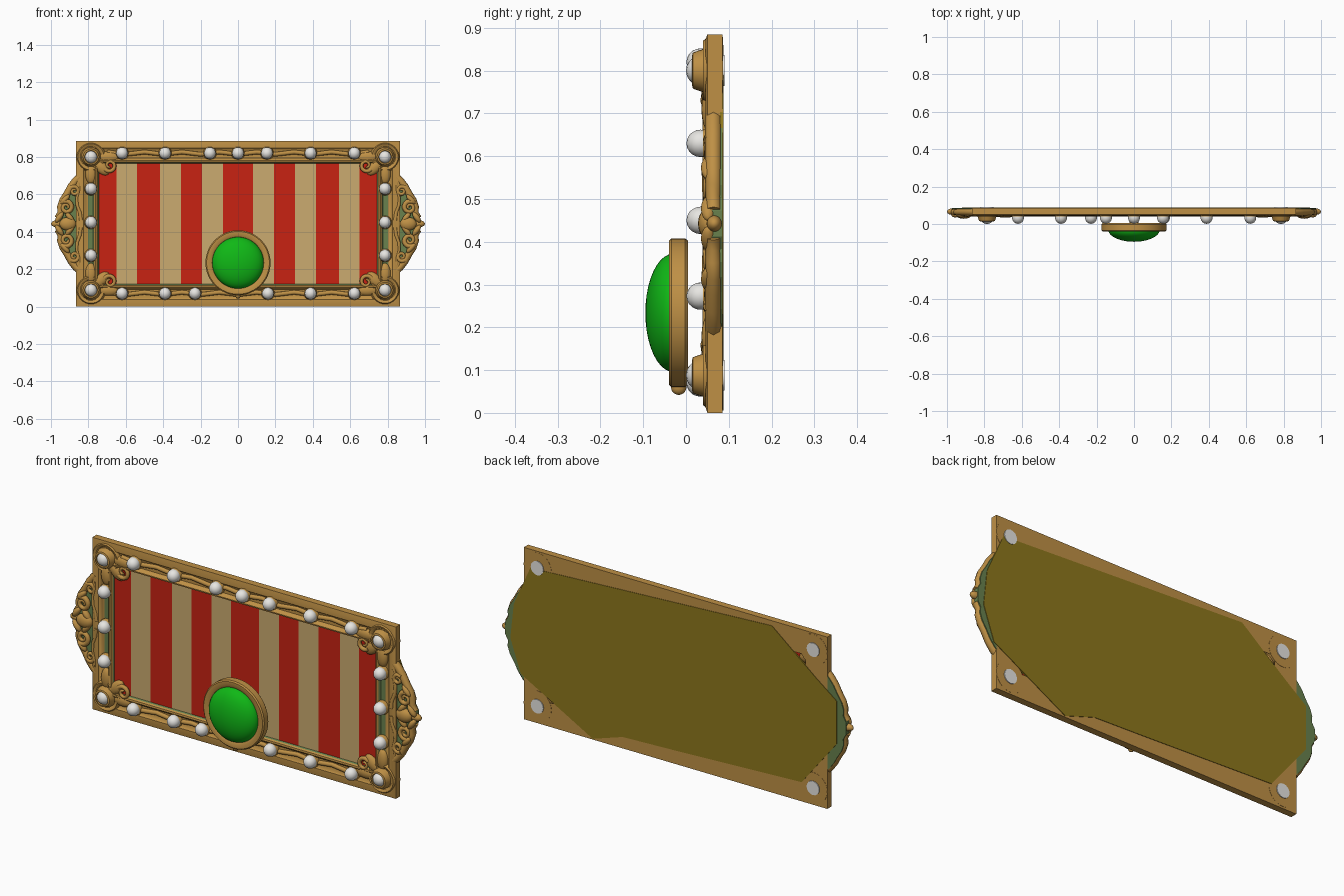
import bpy, bmesh, math
from mathutils import Matrix, Vector

if "Cube" in bpy.data.objects:
    bpy.data.objects.remove(bpy.data.objects["Cube"])

def mat(name, c):
    m = bpy.data.materials.new(name)
    m.diffuse_color = (*c, 1)
    m.use_nodes = True
    m.node_tree.nodes["Principled BSDF"].inputs["Base Color"].default_value = m.diffuse_color
    return m

GOLD = mat("antique gold", (0.52, 0.28, 0.06))
RED = mat("stripe red", (0.58, 0.016, 0.006))
TAN = mat("stripe tan", (0.60, 0.41, 0.16))
GREEN = mat("gem green", (0.005, 0.48, 0.008))
WHITE = mat("bulb white", (0.80, 0.79, 0.76))
MOSS = mat("moss green", (0.14, 0.22, 0.075))
OLIVE = mat("olive back", (0.27, 0.185, 0.012))

def finish(name, bm, mats, smooth=True, fix=True):
    if fix:
        bmesh.ops.recalc_face_normals(bm, faces=bm.faces)
    me = bpy.data.meshes.new(name)
    bm.to_mesh(me)
    bm.free()
    ob = bpy.data.objects.new(name, me)
    bpy.context.collection.objects.link(ob)
    for m in mats:
        me.materials.append(m)
    if smooth:
        bpy.context.view_layer.objects.active = ob
        bpy.ops.object.select_all(action='DESELECT')
        ob.select_set(True)
        bpy.ops.object.shade_smooth_by_angle(angle=math.radians(40))
    return ob

def lathe(name, x, z, profile, m, n=32):
    """Spin (radius, y) points round the y axis at x, z."""
    bm = bmesh.new()
    rings = []
    for r, y in profile:
        if r < 1e-5:
            rings.append([bm.verts.new((x, y, z))] * n)
        else:
            rings.append([bm.verts.new((x + r * math.cos(2 * math.pi * i / n), y,
                                        z + r * math.sin(2 * math.pi * i / n))) for i in range(n)])
    for a, b in zip(rings, rings[1:]):
        for i in range(n):
            q = list(dict.fromkeys((a[i], a[(i + 1) % n], b[(i + 1) % n], b[i])))
            if len(q) > 2:
                bm.faces.new(q)
    bmesh.ops.remove_doubles(bm, verts=bm.verts, dist=1e-6)
    return finish(name, bm, [m])

def ball(name, loc, size, m, turn=0):
    """Ellipsoid, turned in the front plane."""
    bm = bmesh.new()
    M = Matrix.Translation(loc) @ Matrix.Rotation(-turn, 4, 'Y') @ Matrix.Diagonal((*size, 1))
    bmesh.ops.create_uvsphere(bm, u_segments=18, v_segments=10, radius=1, matrix=M)
    return finish(name, bm, [m])

def plate(name, pts, y0, y1, m):
    bm = bmesh.new()
    f = bm.faces.new([bm.verts.new((x, y0, z)) for x, z in pts])
    ext = bmesh.ops.extrude_face_region(bm, geom=[f])
    bmesh.ops.translate(bm, vec=(0, y1 - y0, 0),
                        verts=[v for v in ext["geom"] if isinstance(v, bmesh.types.BMVert)])
    return finish(name, bm, [m], smooth=False)

def tube(name, pts, y, r, m, taper=0.5):
    """Round moulding along (x, z) points, thinning to its end."""
    cu = bpy.data.curves.new(name, 'CURVE')
    cu.dimensions = '3D'
    cu.bevel_depth = r
    cu.bevel_resolution = 2
    cu.use_fill_caps = True
    sp = cu.splines.new('POLY')
    sp.points.add(len(pts) - 1)
    for i, (x, z) in enumerate(pts):
        sp.points[i].co = (x, y, z, 1)
        sp.points[i].radius = 1 - (1 - taper) * i / (len(pts) - 1)
    sp.use_smooth = True
    cu.materials.append(m)
    ob = bpy.data.objects.new(name, cu)
    bpy.context.collection.objects.link(ob)
    bpy.ops.object.select_all(action='DESELECT')
    ob.select_set(True)
    bpy.context.view_layer.objects.active = ob
    bpy.ops.object.convert(target='MESH')

def spiral(cx, cz, r, a0, turns, n=22):
    return [(cx + r * (1 - 0.75 * t / n) * math.cos(a0 + 2 * math.pi * turns * t / n),
             cz + r * (1 - 0.75 * t / n) * math.sin(a0 + 2 * math.pi * turns * t / n)) for t in range(n + 1)]

W, H = 0.865, 0.885
MID = H / 2

# moulded frame: (inset, y) profile swept round the rectangle
prof = [(0.125, 0.085), (0, 0.085), (0, 0.05), (0.012, 0.046), (0.038, 0.046), (0.046, 0.055),
        (0.064, 0.058), (0.09, 0.057), (0.096, 0.045), (0.104, 0.039), (0.112, 0.042), (0.116, 0.052), (0.125, 0.064)]
bm = bmesh.new()
loops = [[bm.verts.new((sx * (W - d), y, MID + sz * (MID - d)))
          for sx, sz in ((-1, -1), (1, -1), (1, 1), (-1, 1))] for d, y in prof]
for k, (a, b) in enumerate(zip(loops, loops[1:])):
    for i in range(4):
        f = bm.faces.new((a[i], a[(i + 1) % 4], b[(i + 1) % 4], b[i]))
        # green channel on the side bars, green inner edge all round
        f.material_index = 1 if (k in (6, 7) and i in (1, 3)) or k == 11 else 0
finish("frame", bm, [GOLD, MOSS])

# striped panel
xs = [-0.75, -0.65, -0.54, -0.417, -0.305, -0.192, -0.08, 0.08, 0.192, 0.305, 0.417, 0.54, 0.65, 0.75]
bm = bmesh.new()
cols = [(bm.verts.new((x, 0.058, 0.115)), bm.verts.new((x, 0.058, 0.778))) for x in xs]
for i, (a, b) in enumerate(zip(cols, cols[1:])):
    bm.faces.new((a[0], b[0], b[1], a[1])).material_index = i % 2
finish("striped_panel", bm, [RED, TAN], smooth=False, fix=False)

# irregular olive sheet on the back
plate("back_sheet", [(0.826, 0.79), (-0.55, 0.86), (-0.8, 0.66), (-0.92, 0.57), (-0.92, 0.35), (-0.72, 0.1),
                     (0.014, 0.07), (0.3, 0.06), (0.47, 0.005), (0.88, 0.23), (0.94, 0.4), (0.92, 0.58)], 0.08, 0.0875, OLIVE)

# slim mouldings beside the bulb rows
for z in (0.07, 0.82):
    tube("bar_moulding", [(-0.7 + 0.1 * i, z + 0.006 * (-1) ** i) for i in range(15)], 0.056, 0.012, GOLD, 1)

def bulb(x, z):
    lathe("bulb_socket", x, z, [(0, 0.065), (0.034, 0.065), (0.036, 0.05), (0.03, 0.036), (0, 0.036)], GOLD, 20)
    ball("bulb", (x, 0.034, z), (0.032, 0.033, 0.032), WHITE)

# bulbs round the frame
for x in (-0.62, -0.39, -0.15, 0, 0.155, 0.388, 0.622):
    bulb(x, 0.82)
for x in (-0.62, -0.39, -0.23, 0.16, 0.388, 0.622):
    bulb(x, 0.07)
for s in (-1, 1):
    for z in (0.63, 0.45, 0.273):
        bulb(s * 0.786, z)

# corner rosettes with leaves, cups and larger bulbs
for sx in (-1, 1):
    for z, d in ((0.80, -1), (0.088, 1)):
        x = sx * 0.786
        lathe("corner_rosette", x, z, [(0, 0.086), (0.079, 0.086), (0.079, 0.052), (0.07, 0.04), (0.06, 0.043),
                                       (0.053, 0.05), (0.047, 0.03), (0.042, 0.016), (0.034, 0.014), (0.03, 0.03), (0, 0.03)], GOLD)
        ball("corner_bulb", (x, 0.03, z), (0.033, 0.03, 0.033), WHITE)
        lathe("corner_bulb_back", x, z, [(0, 0.084), (0.036, 0.084), (0.036, 0.09), (0, 0.09)], WHITE, 16)
        for ang, r, l in ((0, 0.095, 0.06), (math.pi / 4, 0.08, 0.052), (math.pi / 2, 0.09, 0.055)):
            dx, dz = -sx * math.cos(ang), d * math.sin(ang)
            ball("corner_leaf", (x + r * dx, 0.056, z + r * dz), (l, 0.02, 0.03), GOLD, math.atan2(dz, dx))
        tube("corner_curl", [(x - sx * (u - 0), z + d * v) for u, v in spiral(0.1, 0.045, 0.034, 2.5, -1.2)],
             0.046, 0.012, GOLD)

# carved side crests
half = [(0.855, 0.25), (0.875, 0.232), (0.9, 0.20), (0.922, 0.16), (0.945, 0.125), (0.957, 0.09), (0.955, 0.06), (0.972, 0.03)]
for s in (-1, 1):
    pts = [(s * x, MID + z) for x, z in half] + [(s * x, MID - z) for x, z in reversed(half)]
    plate("crest_plate", pts, 0.06, 0.085, MOSS)
    for d in (-1, 1):
        place = lambda p: [(s * x, MID + d * z) for x, z in p]
        tube("crest_rim", place([(x - 0.008, z) for x, z in half]), 0.064, 0.02, GOLD, 0.9)
        tube("crest_scroll", place(spiral(0.918, 0.088, 0.034, 1.2, 1.4)), 0.05, 0.014, GOLD)
        tube("crest_small_scroll", place(spiral(0.875, 0.175, 0.026, 0.8, 1.3)), 0.052, 0.012, GOLD)
        tube("crest_stem", place([(0.84, 0.02), (0.845, 0.06), (0.86, 0.1), (0.862, 0.14), (0.85, 0.18), (0.848, 0.22)]),
             0.05, 0.011, GOLD)
        for x, z, a in ((0.9, 0.035, 0.9), (0.955, 0.035, 2.2), (0.925, 0.13, 2.3)):
            ball("crest_leaf", (s * x, 0.052, MID + d * z), (0.034, 0.017, 0.015), GOLD,
                 math.atan2(d * math.sin(a), s * math.cos(a)))
    ball("crest_boss", (s * 0.91, 0.052, MID), (0.045, 0.024, 0.036), GOLD)
    ball("crest_tip", (s * 0.967, 0.066, MID), (0.033, 0.018, 0.019), GOLD)

# round medallion with a domed gem, held in front of the lower bar
C = 0.234
lathe("medallion_ring", 0, C, [(0, 0.005), (0.168, 0.005), (0.174, -0.002), (0.174, -0.034), (0.168, -0.04),
                               (0.148, -0.04), (0.138, -0.034), (0.134, -0.02), (0, -0.02)], GOLD, 48)
lathe("medallion_gem", 0, C, [(0.138 * math.cos(t * math.pi / 20), -0.03 - 0.065 * math.sin(t * math.pi / 20))
                              for t in range(11)], GREEN, 48)
lathe("medallion_mount", 0, 0.085, [(0.03, 0.065), (0.022, 0.0)], GOLD, 16)
ball("medallion_point", (0, -0.017, 0.06), (0.014, 0.018, 0.018), GOLD)
